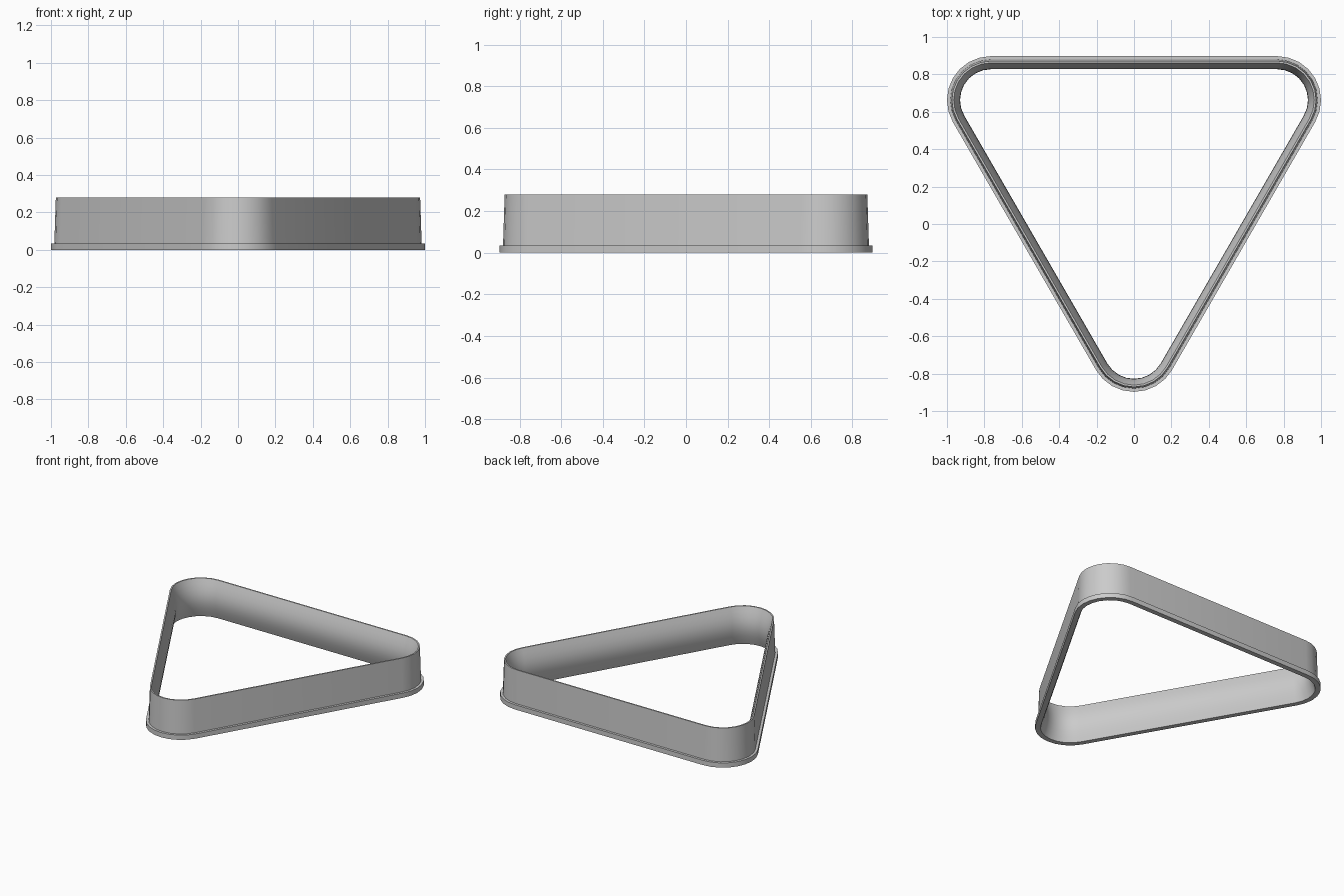
import bpy, bmesh, math

if "Cube" in bpy.data.objects:
    bpy.data.objects.remove(bpy.data.objects["Cube"])

SIDE, R, SEG = 1.53, 0.235, 8
H = SIDE * math.sqrt(3) / 2
# corner arc centres with the start angle of each 120 degree arc
CORNERS = [(SIDE / 2, H / 2, -30), (-SIDE / 2, H / 2, 90), (0, -H / 2, 210)]


def outline(inset):
    """Rounded triangle, moved inward by inset."""
    pts = []
    for cx, cy, start in CORNERS:
        for i in range(SEG + 1):
            a = math.radians(start + 120 * i / SEG)
            pts.append((cx + (R - inset) * math.cos(a), cy + (R - inset) * math.sin(a)))
    return pts


# wall section as (inset, z): stepped foot, tapered outside, bowed inside
profile = [(0, 0), (0, 0.035), (0.018, 0.035), (0.026, 0.28)]
for i in range(9):
    t = i / 8
    profile.append((0.036 + 0.034 * math.sin(math.pi * t), 0.28 * (1 - t)))

# sweep the section around the triangle
bm = bmesh.new()
rings = [[bm.verts.new((x, y, z)) for x, y in outline(d)] for d, z in profile]
n = len(rings[0])
for k, ring in enumerate(rings):
    nxt = rings[(k + 1) % len(rings)]
    for i in range(n):
        j = (i + 1) % n
        bm.faces.new((ring[i], ring[j], nxt[j], nxt[i]))
bmesh.ops.recalc_face_normals(bm, faces=bm.faces)

mesh = bpy.data.meshes.new("triangle_frame")
bm.to_mesh(mesh)
bm.free()
frame = bpy.data.objects.new("triangle_frame", mesh)
bpy.context.collection.objects.link(frame)
bpy.context.view_layer.objects.active = frame
frame.select_set(True)
bpy.ops.object.shade_smooth_by_angle(angle=math.radians(30))
